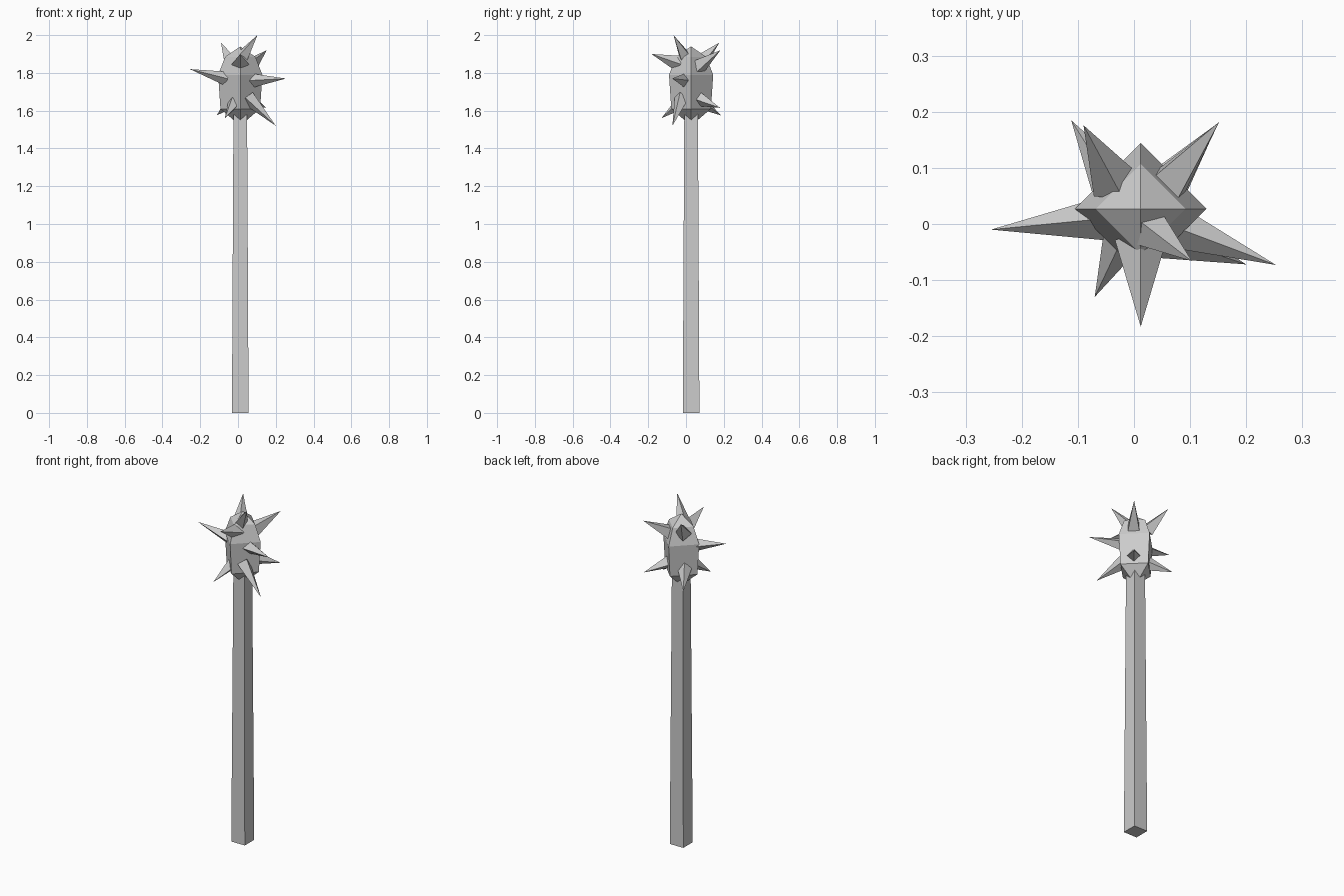
import bpy
import bmesh
from mathutils import Vector

cube = bpy.data.objects.get("Cube")
if cube:
    bpy.data.objects.remove(cube, do_unlink=True)

# Single bare metal colour
metal = bpy.data.materials.new("light_grey_metal")
metal.use_nodes = True
GREY = (0.6, 0.6, 0.6, 1.0)
metal.diffuse_color = GREY
metal.node_tree.nodes["Principled BSDF"].inputs["Base Color"].default_value = GREY

CENTRE = Vector((0.012, 0.027, 0.0))
CORNER_DIRS = [Vector(d) for d in ((1, 0, 0), (0, 1, 0), (-1, 0, 0), (0, -1, 0))]
SQUARE_DIRS = [Vector(d) for d in ((1, 1, 0), (-1, 1, 0), (-1, -1, 0), (1, -1, 0))]


def make_object(name, bm):
    bmesh.ops.recalc_face_normals(bm, faces=bm.faces)
    mesh = bpy.data.meshes.new(name)
    bm.to_mesh(mesh)
    bm.free()
    mesh.materials.append(metal)
    obj = bpy.data.objects.new(name, mesh)
    bpy.context.collection.objects.link(obj)
    return obj


def four_sided(name, directions, profile):
    """Stack four-cornered rings of (radius, height); zero radius is a point."""
    bm = bmesh.new()
    rings = []
    for radius, z in profile:
        base = CENTRE + Vector((0, 0, z))
        if radius == 0:
            rings.append([bm.verts.new(base)] * 4)
        else:
            rings.append([bm.verts.new(base + d * radius) for d in directions])
    for low, high in zip(rings, rings[1:]):
        for i in range(4):
            j = (i + 1) % 4
            loop = list(dict.fromkeys((low[i], low[j], high[j], high[i])))
            bm.faces.new(loop)
    for ring in (rings[0], rings[-1]):
        if ring[0] is not ring[1]:
            bm.faces.new(ring)
    return make_object(name, bm)


def spike(name, root, tip, radius=0.04, square=False):
    """Four-sided pyramid with its root sunk slightly into the head."""
    root, tip = Vector(root), Vector(tip)
    axis = (tip - root).normalized()
    side = axis.cross(Vector((0, 0, 1))).normalized()
    up = side.cross(axis)
    root -= axis * 0.012
    corners = [side, up, -side, -up]
    if square:
        corners = [(corners[i] + corners[(i + 1) % 4]).normalized() for i in range(4)]
    bm = bmesh.new()
    base = [bm.verts.new(root + c * radius) for c in corners]
    point = bm.verts.new(tip)
    bm.faces.new(base)
    for i in range(4):
        bm.faces.new((base[i], base[(i + 1) % 4], point))
    return make_object(name, bm)


# Square tapering handle
four_sided("handle", SQUARE_DIRS, [(0.044, 0), (0.036, 1.6)])

# Faceted head, turned corner-forward
four_sided("head", CORNER_DIRS,
           [(0, 1.52), (0.105, 1.61), (0.117, 1.79), (0.08, 1.885), (0, 1.94)])

# Spikes
spike("right_spike", (-0.07, 0.008, 1.772), (-0.255, -0.01, 1.82), 0.038)
spike("left_spike", (0.085, -0.01, 1.76), (0.253, -0.073, 1.77), 0.038)
spike("front_spike", (0.012, -0.04, 1.85), (0.012, -0.183, 1.90), 0.046)
spike("top_spike", (0.03, -0.01, 1.895), (0.103, -0.066, 2.0), 0.038)
spike("front_left_lower_spike", (0.06, -0.025, 1.66), (0.20, -0.072, 1.52))
spike("front_right_lower_spike", (-0.025, -0.035, 1.635), (-0.07, -0.13, 1.56), 0.036)
spike("back_left_upper_spike", (0.065, 0.075, 1.84), (0.152, 0.182, 1.92), 0.044, True)
spike("back_left_lower_spike", (0.062, 0.072, 1.66), (0.15, 0.18, 1.615))
spike("back_right_upper_spike", (-0.037, 0.078, 1.86), (-0.09, 0.176, 1.96), 0.044)
spike("back_right_lower_spike", (-0.043, 0.075, 1.645), (-0.112, 0.185, 1.575))
